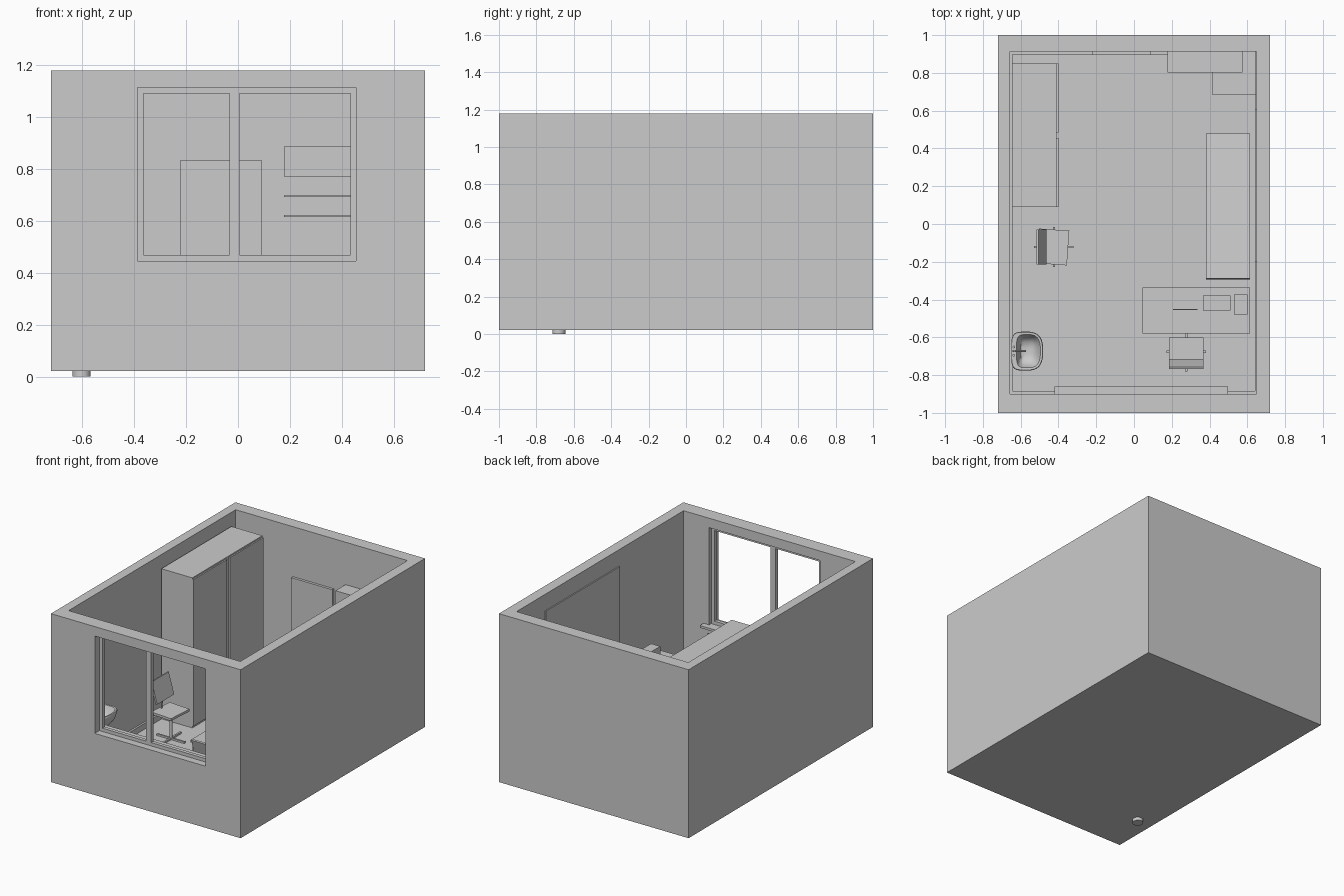
import bpy, bmesh, math
from mathutils import Matrix, Vector

if "Cube" in bpy.data.objects:
    bpy.data.objects.remove(bpy.data.objects["Cube"])

FLOOR = 0.06


def finish(name, bm, smooth=False):
    bmesh.ops.recalc_face_normals(bm, faces=bm.faces)
    me = bpy.data.meshes.new(name)
    bm.to_mesh(me)
    bm.free()
    ob = bpy.data.objects.new(name, me)
    bpy.context.collection.objects.link(ob)
    if smooth:
        bpy.context.view_layer.objects.active = ob
        bpy.ops.object.select_all(action='DESELECT')
        ob.select_set(True)
        bpy.ops.object.shade_smooth_by_angle(angle=math.radians(40))
    return ob


def box(name, x, y, z, mat=None):
    """Box from three (min, max) ranges, optionally moved by a matrix."""
    bm = bmesh.new()
    size = Matrix.Diagonal((x[1] - x[0], y[1] - y[0], z[1] - z[0], 1))
    mid = Matrix.Translation((sum(x) / 2, sum(y) / 2, sum(z) / 2))
    bmesh.ops.create_cube(bm, size=1, matrix=(mat or Matrix()) @ mid @ size)
    return finish(name, bm)


def rod(name, a, b, r, sides=16, mat=None):
    """Cylinder between two points."""
    a, b = Vector(a), Vector(b)
    rot = (b - a).to_track_quat('Z', 'Y').to_matrix().to_4x4()
    bm = bmesh.new()
    bmesh.ops.create_cone(bm, cap_ends=True, segments=sides, radius1=r, radius2=r,
                          depth=(b - a).length,
                          matrix=(mat or Matrix()) @ Matrix.Translation((a + b) / 2) @ rot)
    return finish(name, bm, True)


def cut(ob, *cutters):
    bpy.context.view_layer.objects.active = ob
    for c in cutters:
        c.hide_render = True
        m = ob.modifiers.new("cut", 'BOOLEAN')
        m.operation, m.solver, m.object = 'DIFFERENCE', 'EXACT', c
        bpy.ops.object.modifier_apply(modifier=m.name)
        bpy.data.objects.remove(c)


# Room shell: open-topped box with a window opening in front
shell = box("room_shell", (-.72, .72), (-1, 1), (.022, 1.178))
cut(shell,
    box("room_cutter", (-.656, .648), (-.90, .912), (FLOOR, 1.4)),
    box("window_cutter", (-.387, .455), (-1.1, -.8), (.445, 1.113)))

# Skirting boards
S = (FLOOR, .10)
box("skirting_left", (-.656, -.643), (-.90, .912), S)
box("skirting_right", (.641, .648), (-.90, .912), S)
box("skirting_front", (-.643, .641), (-.90, -.885), S)
box("skirting_back_left", (-.643, -.222), (.897, .912), S)
box("skirting_back_right", (.09, .641), (.897, .912), S)

# Window frame: outer box with two pane openings, and the sill
frame = box("window_frame", (-.387, .455), (-.95, -.925), (.445, 1.113))
for i, (x0, x1) in enumerate(((-.363, -.033), (.006, .433))):
    cut(frame, box(f"pane_cutter_{i}", (x0, x1), (-1.1, -.8), (.468, 1.09)))
box("window_sill", (-.42, .497), (-.912, -.86), (.43, .446))

# Door and wall panel behind the bed
box("door", (-.222, .09), (.894, .912), (FLOOR, .835))
box("wall_panel", (.64, .649), (-.2, .605), (FLOOR, 1.065))

# Tall wardrobe with two doors
box("wardrobe_body", (-.645, -.41), (.09, .85), (FLOOR, 1.09))
for i, y in enumerate(((.09, .455), (.485, .85))):
    box(f"wardrobe_door_{i}", (-.41, -.401), y, (.075, 1.08))

# Wall cupboard, shelves below it and the corner unit
box("wall_cupboard", (.178, .575), (.803, .912), (.77, .887))
box("shelf_upper", (.178, .575), (.803, .912), (.692, .698))
box("shelf_lower", (.178, .575), (.803, .912), (.614, .622))
box("corner_unit", (.415, .645), (.683, .912), (FLOOR, .40))

# Examination bed: gently sloping mattress on a frame
tilt = Matrix.Translation((.498, .093, .31)) @ Matrix.Rotation(math.radians(-5), 4, 'X')
box("bed_mattress", (-.117, .117), (-.385, .385), (-.03, .03), tilt)
box("bed_frame", (-.105, .105), (-.37, .37), (-.05, -.03), tilt)
for sx in (-1, 1):
    for sy in (-1, 1):
        x, y = .498 + sx * .095, .093 + sy * .34
        box(f"bed_leg_{sx}_{sy}", (x - .01, x + .01), (y - .01, y + .01),
            (FLOOR, .268 - sy * .03))

# Desk with monitor, tray and small computer case
box("desk_top", (.045, .615), (-.58, -.335), (.34, .355))
for i, x in enumerate((.055, .595)):
    box(f"desk_side_{i}", (x, x + .012), (-.57, -.345), (FLOOR, .34))
box("desk_back_panel", (.067, .595), (-.36, -.35), (.2, .34))
box("monitor", (.206, .336), (-.455, -.449), (.362, .452))
box("monitor_foot", (.255, .287), (-.454, -.45), (.355, .363))
box("paper_tray", (.365, .51), (-.457, -.378), (.355, .39))
box("computer_case", (.53, .60), (-.478, -.372), (.355, .44))


# Swivel chairs facing local +y
def chair(name, x, y, turn, swivel=0):
    m = Matrix.Translation((x, y, 0)) @ Matrix.Rotation(math.radians(turn), 4, 'Z')
    s = m @ Matrix.Rotation(math.radians(swivel), 4, 'Z')
    box(name + "_seat", (-.092, .092), (-.085, .075), (.24, .256), s)
    lean = m @ Matrix.Translation((0, -.066, .393)) @ Matrix.Rotation(math.radians(16), 4, 'X')
    box(name + "_back", (-.092, .092), (-.006, .006), (-.075, .075), lean)
    rod(name + "_back_bar", (0, -.07, .24), (0, -.068, .36), .006, 8, m)
    rod(name + "_column", (0, 0, .07), (0, 0, .24), .01, 12, m)
    for i in range(2):
        a = m @ Matrix.Rotation(math.pi / 2 * i, 4, 'Z')
        box(f"{name}_foot_bar_{i}", (-.105, .105), (-.006, .006), (FLOOR, .072), a)


chair("visitor_chair", -.424, -.122, -90, -4)
chair("desk_chair", .276, -.676, 0)


# Wash basin: D-shaped rings lofted from the outside over the rim into the bowl
def d_ring(bm, x0, x1, half, z, n=32):
    pts = []
    cx, rx = (x0 + x1) / 2, (x1 - x0) / 2
    for i in range(n):
        a = 2 * math.pi * (i + .5) / n
        c, s = math.cos(a), math.sin(a)
        e = .75 if c > 0 else .45
        px = cx + rx * math.copysign(abs(c) ** e, c)
        py = -.673 + half * math.copysign(abs(s) ** e, s)
        pts.append(bm.verts.new((px, py, z)))
    return pts


bm = bmesh.new()
profile = ((-.635, -.565, .035, .31), (-.64, -.525, .065, .33), (-.648, -.495, .09, .37),
           (-.65, -.483, .101, .41), (-.65, -.481, .103, .422), (-.648, -.484, .100, .428),
           (-.622, -.495, .088, .427), (-.619, -.499, .084, .42), (-.612, -.51, .074, .385),
           (-.60, -.53, .05, .362), (-.58, -.555, .018, .356))
rings = [d_ring(bm, *p) for p in profile]
for a, b in zip(rings, rings[1:]):
    for i in range(len(a)):
        j = (i + 1) % len(a)
        bm.faces.new((a[i], a[j], b[j], b[i]))
bm.faces.new(rings[0])
bm.faces.new(rings[-1])
finish("basin_bowl", bm, True)
rod("basin_pedestal", (-.602, -.68, 0), (-.602, -.68, .33), .035, 24)

# Tap with two handles
rod("tap_stem", (-.636, -.673, .42), (-.636, -.673, .47), .006, 12)
rod("tap_spout", (-.642, -.673, .467), (-.572, -.673, .462), .005, 12)
for i, s in enumerate((-1, 1)):
    rod(f"tap_handle_{i}", (-.636, -.673 + s * .022, .42), (-.636, -.673 + s * .022, .445), .007, 12)
